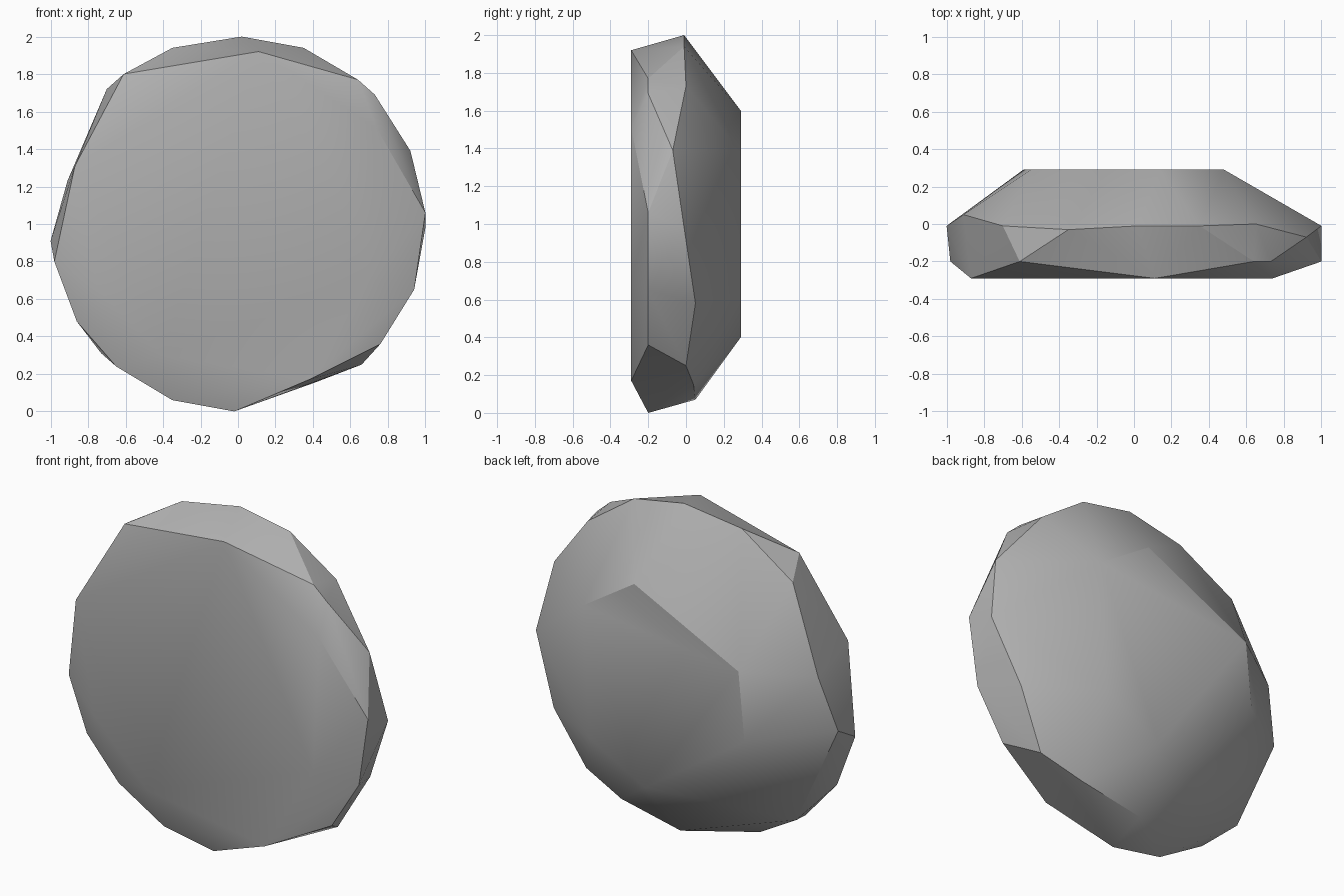
import bpy
import bmesh
import math

default_cube = bpy.data.objects.get("Cube")
if default_cube is not None:
    bpy.data.objects.remove(default_cube, do_unlink=True)


def flat_outline(depth, outline):
    """Lift an (x, z) outline to a constant depth along y."""
    return [(x, depth, z) for x, z in outline]


def make_material(name, colour):
    material = bpy.data.materials.new(name)
    material.use_nodes = True
    material.diffuse_color = colour
    shader = next(node for node in material.node_tree.nodes
                  if node.type == 'BSDF_PRINCIPLED')
    shader.inputs["Base Color"].default_value = colour
    shader.inputs["Roughness"].default_value = 0.9
    return material


def make_stone(name, corners, material):
    """Wrap chipped corner points in a closed convex skin."""
    shape = bmesh.new()
    for corner in corners:
        shape.verts.new(corner)
    hull = bmesh.ops.convex_hull(shape, input=shape.verts[:])
    spare = {item for item in hull["geom_interior"] + hull["geom_unused"]
             if isinstance(item, bmesh.types.BMVert)}
    bmesh.ops.delete(shape, geom=list(spare), context='VERTS')
    # Merge the triangles lying in one plane into single facets
    bmesh.ops.dissolve_limit(shape, angle_limit=math.radians(1),
                             verts=shape.verts[:], edges=shape.edges[:])
    bmesh.ops.recalc_face_normals(shape, faces=shape.faces[:])
    mesh = bpy.data.meshes.new(name)
    shape.to_mesh(mesh)
    shape.free()
    mesh.materials.append(material)
    stone = bpy.data.objects.new(name, mesh)
    bpy.context.collection.objects.link(stone)
    return stone


# Flat front facet
front_facet = flat_outline(-.29, [
    (-.87, 1.31), (.11, 1.92), (.74, 1.51), (.7, .7),
    (.38, .17), (-.4, .3), (-.75, .65)])

# Chipped rim just behind the front facet
front_rim = flat_outline(-.2, [
    (-.61, 1.8), (.64, 1.77), (.73, 1.69), (1, 1.06), (.94, .65), (.76, .36),
    (-.02, 0), (-.35, .06), (-.65, .24), (-.86, .48), (-.98, .8)])

# Uneven widest ring
girdle = [
    (.02, -.01, 2), (.35, -.01, 1.94), (.65, 0, 1.73), (.92, -.07, 1.39),
    (1, -.01, .98), (.84, .05, .58), (.66, 0, .25), (.4, .04, .15),
    (0, .05, .07), (-.73, 0, .31), (-1, -.01, .91), (-.91, .05, 1.23),
    (-.7, -.01, 1.72), (-.35, -.03, 1.94)]

# Smaller flat back facet
back_facet = flat_outline(.29, [
    (.14, 1.6), (.48, 1.38), (.44, .6), (.07, .4), (-.59, .85), (-.55, 1.26)])

stone_grey = make_material("stone grey", (.45, .45, .45, 1))
rock = make_stone("rock", front_facet + front_rim + girdle + back_facet,
                  stone_grey)

# Soft shading over shallow angles, crisp chipped edges elsewhere
bpy.ops.object.select_all(action='DESELECT')
rock.select_set(True)
bpy.context.view_layer.objects.active = rock
bpy.ops.object.shade_smooth_by_angle(angle=math.radians(30))
